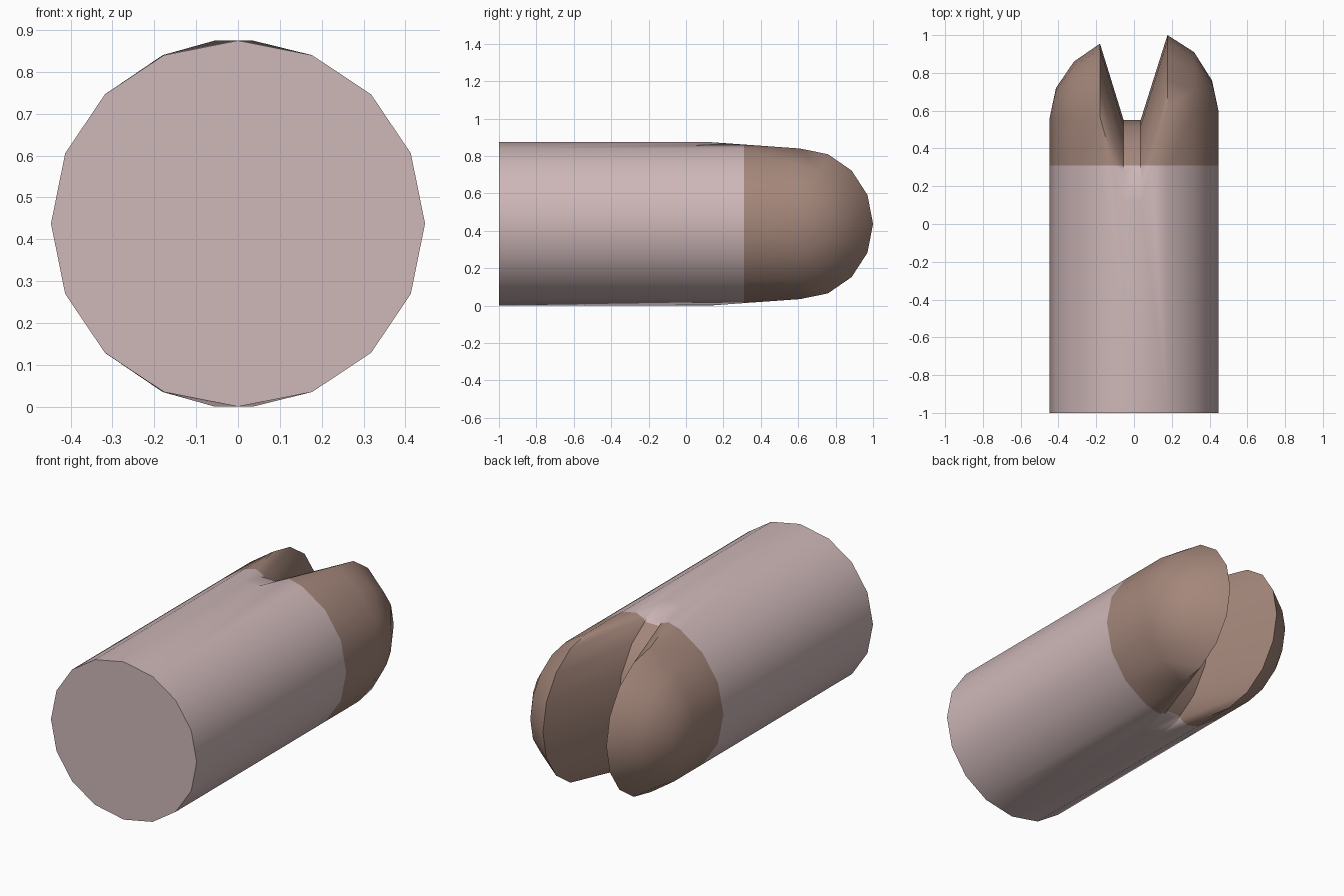
import bpy, bmesh, math

if "Cube" in bpy.data.objects:
    bpy.data.objects.remove(bpy.data.objects["Cube"])

ZC = 0.4375      # height of the axis
SPLIT = 0.31     # where the brown end begins


def material(name, rgb):
    m = bpy.data.materials.new(name)
    m.diffuse_color = (*rgb, 1)
    m.use_nodes = True
    m.node_tree.nodes["Principled BSDF"].inputs["Base Color"].default_value = m.diffuse_color
    return m


pink = material("dusty_pink", (0.62, 0.475, 0.48))
brown = material("brown", (0.37, 0.24, 0.195))

# Vertical slices across the width:
# (x at base, x at tip, half height, y where the arc starts, arc depth)
slices = [
    (-0.447, -0.447, 0.0, 0.56, 0.0),
    (-0.413, -0.413, 0.168, 0.56, 0.16),
    (-0.318, -0.318, 0.309, 0.56, 0.30),
    (-0.177, -0.18, 0.4025, 0.565, 0.39),
    (0.0, -0.055, 0.4375, 0.12, 0.43),     # groove floor
    (0.0, 0.035, 0.4375, 0.12, 0.43),
    (0.177, 0.177, 0.4025, 0.61, 0.39),
    (0.318, 0.318, 0.309, 0.60, 0.31),
    (0.413, 0.413, 0.168, 0.60, 0.16),
    (0.447, 0.447, 0.0, 0.60, 0.0),
]

bm = bmesh.new()
columns = []
for xb, xt, h, y0, a in slices:
    pts = [(xb, -1, ZC + h)]
    for k in range(9):
        t = math.pi / 2 - k * math.pi / 8
        pts.append((xt, y0 + a * math.cos(t), ZC + h * math.sin(t)))
    pts.append((xb, -1, ZC - h))
    columns.append([bm.verts.new(p) for p in pts])

# Skin between neighbouring slices: shaft, rounded lobes and groove
for c, d in zip(columns, columns[1:]):
    for i in range(len(c) - 1):
        bm.faces.new((c[i], c[i + 1], d[i + 1], d[i]))
bmesh.ops.remove_doubles(bm, verts=bm.verts[:], dist=0.0005)

# Flat base cap
rim = [e for e in bm.edges if e.is_boundary]
bmesh.ops.holes_fill(bm, edges=rim, sides=0)

# Cut the colour border and colour by position
bmesh.ops.bisect_plane(bm, geom=bm.verts[:] + bm.edges[:] + bm.faces[:],
                       plane_co=(0, SPLIT, 0), plane_no=(0, 1, 0))
bmesh.ops.recalc_face_normals(bm, faces=bm.faces[:])
for f in bm.faces:
    f.material_index = 1 if f.calc_center_median().y > SPLIT else 0

mesh = bpy.data.meshes.new("notched_rod")
bm.to_mesh(mesh)
bm.free()
mesh.materials.append(pink)
mesh.materials.append(brown)
rod = bpy.data.objects.new("notched_rod", mesh)
bpy.context.collection.objects.link(rod)

# Smooth sides with crisp lips and cap
bpy.context.view_layer.objects.active = rod
rod.select_set(True)
bpy.ops.object.shade_smooth_by_angle(angle=math.radians(40))
